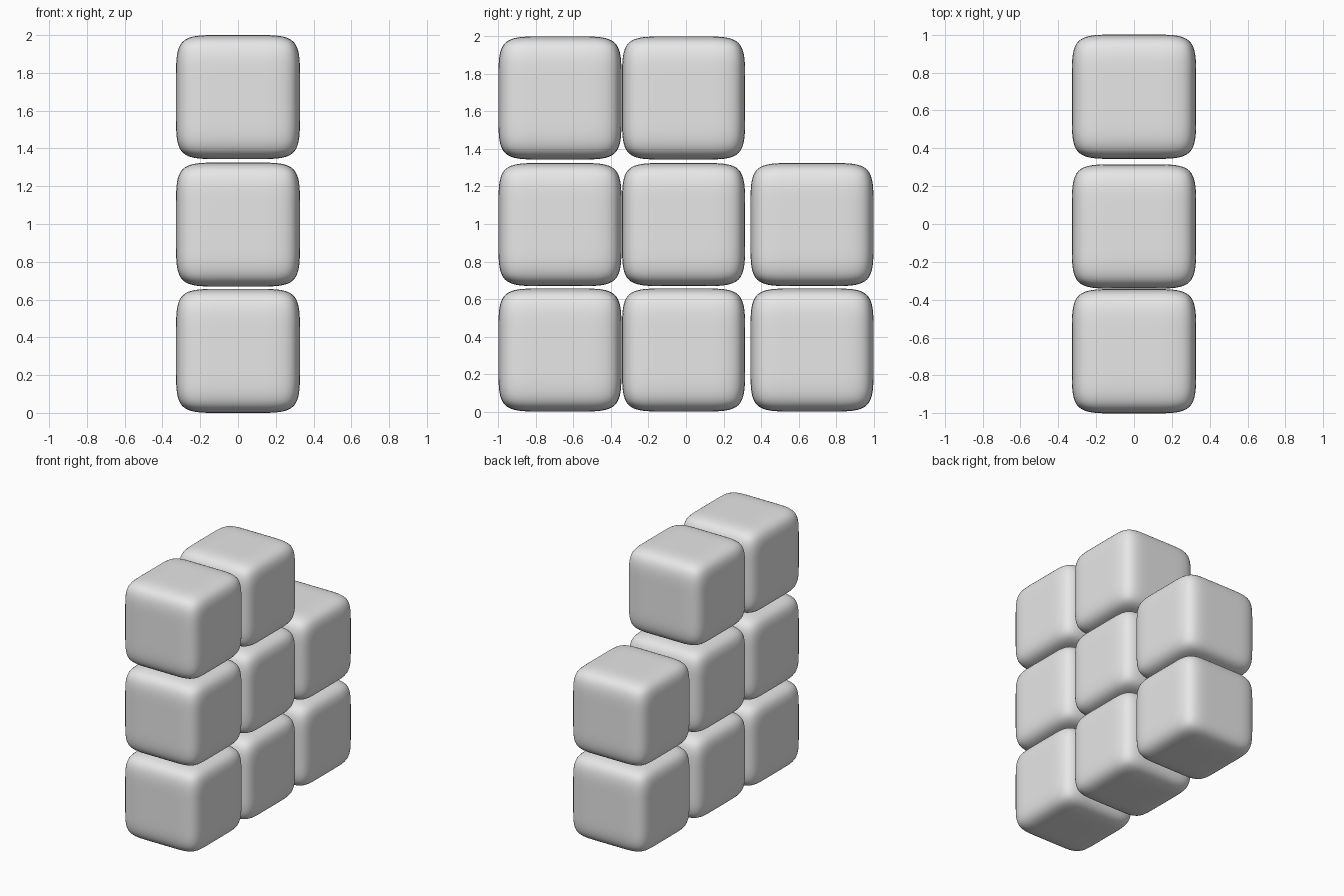
import bpy, bmesh

if "Cube" in bpy.data.objects:
    bpy.data.objects.remove(bpy.data.objects["Cube"])

HALF = 0.328          # half width of one block
FLAT = 0.12           # half width of the flat middle of each face

grey = bpy.data.materials.new("light grey")
grey.diffuse_color = (0.8, 0.8, 0.8, 1)
grey.use_nodes = True
grey.node_tree.nodes["Principled BSDF"].inputs["Base Color"].default_value = grey.diffuse_color


def soft_block(name, y, z):
    """Cube cut 3x3 per face, then subdivided into a soft rounded block."""
    bm = bmesh.new()
    bmesh.ops.create_cube(bm, size=2 * HALF)
    bmesh.ops.subdivide_edges(bm, edges=bm.edges[:], cuts=2, use_grid_fill=True)
    # move the inner loops to the edge of the flat area
    for v in bm.verts:
        for i in range(3):
            if abs(v.co[i]) < HALF * 0.9:
                v.co[i] = FLAT if v.co[i] > 0 else -FLAT
    for f in bm.faces:
        f.smooth = True
    mesh = bpy.data.meshes.new(name)
    bm.to_mesh(mesh)
    bm.free()
    mesh.materials.append(grey)
    ob = bpy.data.objects.new(name, mesh)
    ob.location = (0, y, z)
    bpy.context.collection.objects.link(ob)
    sub = ob.modifiers.new("rounding", 'SUBSURF')
    sub.levels = sub.render_levels = 3


# wall of blocks: three columns, the top back one missing
columns = {"front": -0.672, "middle": -0.013, "back": 0.672}
rows = {"bottom": 0.328, "centre": 0.997, "top": 1.672}
for row, z in rows.items():
    for col, y in columns.items():
        if (row, col) != ("top", "back"):
            soft_block(f"{row}_{col}_block", y, z)
